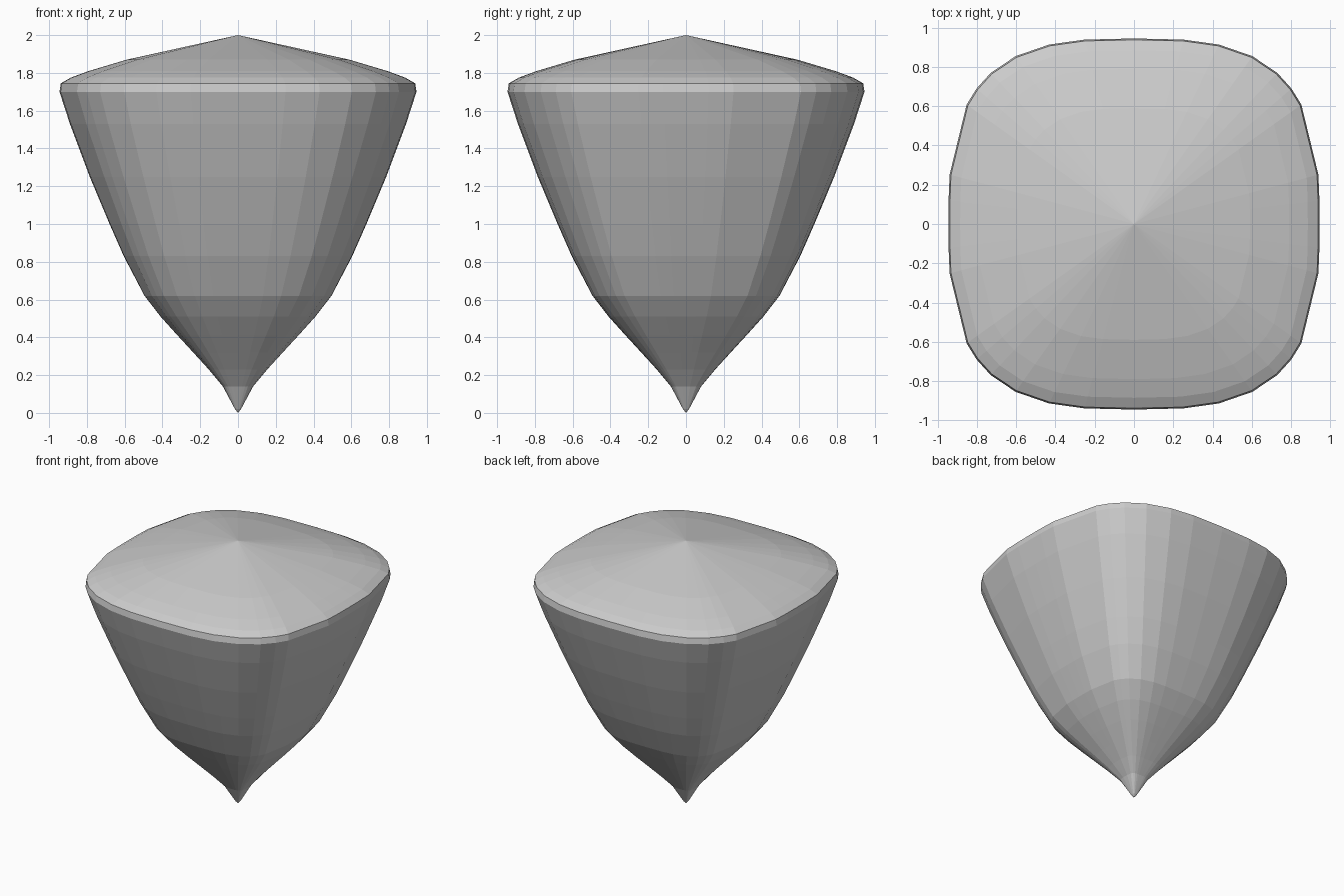
import bpy, bmesh
from math import cos, sin, radians

if "Cube" in bpy.data.objects:
    bpy.data.objects.remove(bpy.data.objects["Cube"])

# Profile rings: height, half width, squareness of the cross-section
RINGS = [
    (0.02, 0.016, 3.5), (0.14, 0.08, 3.8), (0.23, 0.155, 3.8), (0.32, 0.237, 3.6),
    (0.41, 0.32, 3.5), (0.51, 0.41, 3.4), (0.62, 0.495, 3.4), (0.83, 0.605, 3.2),
    (1.00, 0.68, 3.1), (1.25, 0.785, 3.0), (1.53, 0.89, 3.0), (1.70, 0.945, 3.0),
    (1.745, 0.938, 3.0), (1.775, 0.885, 3.0), (1.81, 0.79, 3.0), (1.87, 0.59, 3.0),
]

# Facet angles of one quarter, mirrored round the axis
QUARTER = [0, 7.3, 15, 35.5, 40.7, 46.5, 54.8, 64.7, 75, 90]
half = QUARTER + [180 - a for a in reversed(QUARTER[:-1])]
ANGLES = half[:-1] + [a + 180 for a in half[:-1]]


def ring(bm, z, r, n):
    verts = []
    for a in ANGLES:
        c, s = cos(radians(a)), sin(radians(a))
        d = r / (abs(c) ** n + abs(s) ** n) ** (1 / n)
        verts.append(bm.verts.new((d * c, d * s, z)))
    return verts


# Pointed rounded-square body with a shallow peaked top
bm = bmesh.new()
rings = [ring(bm, *p) for p in RINGS]
bottom = bm.verts.new((0, 0, 0))
top = bm.verts.new((0, 0, 2))
count = len(ANGLES)
for i in range(count):
    j = (i + 1) % count
    for lo, hi in zip(rings, rings[1:]):
        bm.faces.new((lo[i], lo[j], hi[j], hi[i]))
    bm.faces.new((bottom, rings[0][j], rings[0][i]))
    bm.faces.new((top, rings[-1][i], rings[-1][j]))
bmesh.ops.recalc_face_normals(bm, faces=bm.faces)

mesh = bpy.data.meshes.new("pointed_body")
bm.to_mesh(mesh)
bm.free()
bpy.context.collection.objects.link(bpy.data.objects.new("pointed_body", mesh))
